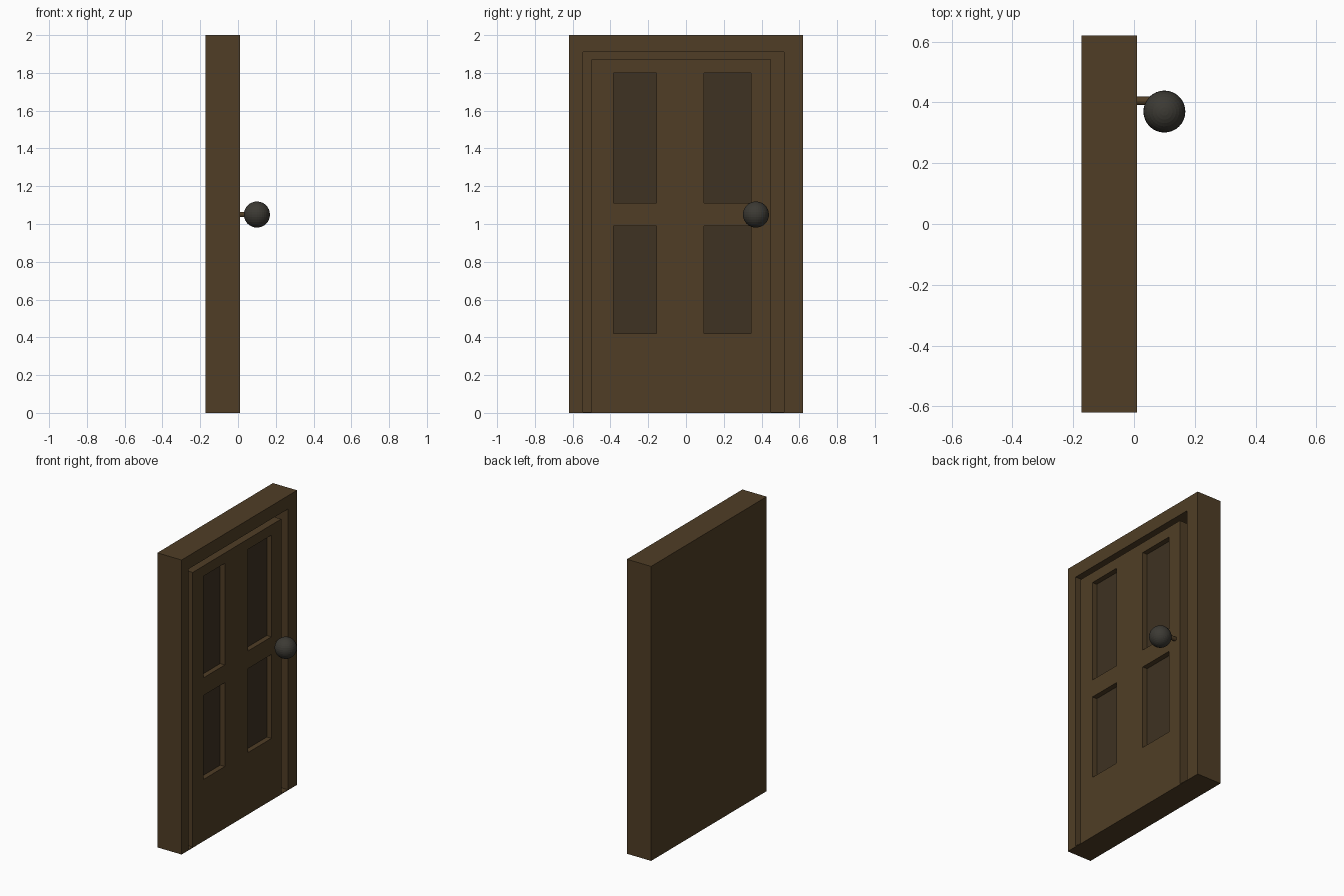
import bpy, bmesh, math

if "Cube" in bpy.data.objects:
    bpy.data.objects.remove(bpy.data.objects["Cube"])


def material(name, rgb):
    m = bpy.data.materials.new(name)
    m.diffuse_color = (*rgb, 1)
    m.use_nodes = True
    m.node_tree.nodes["Principled BSDF"].inputs["Base Color"].default_value = m.diffuse_color
    return m


wood = material("wood", (0.08, 0.048, 0.019))
dark_wood = material("dark_wood", (0.049, 0.032, 0.016))
metal = material("dark_metal", (0.045, 0.042, 0.034))


def finish(name, bm, mat):
    mesh = bpy.data.meshes.new(name)
    bm.to_mesh(mesh)
    bm.free()
    mesh.materials.append(mat)
    ob = bpy.data.objects.new(name, mesh)
    bpy.context.collection.objects.link(ob)
    return ob


def box(name, xs, ys, zs, mat=wood):
    bm = bmesh.new()
    bmesh.ops.create_cube(bm, size=1)
    for v in bm.verts:
        v.co = [r[0] if c < 0 else r[1] for c, r in zip(v.co, (xs, ys, zs))]
    return finish(name, bm, mat)


def cut(ob, cutter):
    cutter.hide_render = True
    cutter.hide_viewport = True
    cutter.display_type = 'WIRE'
    mod = ob.modifiers.new("cut", 'BOOLEAN')
    mod.operation = 'DIFFERENCE'
    mod.solver = 'EXACT'
    mod.object = cutter


FRONT, RECESS, PANEL = 0.01, -0.09, -0.025

# Frame block with a deep recess for the door, closed by a thin sill
frame = box("door_frame", (-0.172, FRONT), (-0.62, 0.62), (0, 2))
cut(frame, box("recess_cutter", (RECESS, 0.1), (-0.545, 0.52), (0.005, 1.91)))

# Door leaf standing in the recess, flush with the frame
door = box("door_leaf", (RECESS, FRONT), (-0.5, 0.45), (0.005, 1.87))

# Four sunken panels with darker faces
for col, ys in (("left", (-0.385, -0.155)), ("right", (0.095, 0.345))):
    for row, zs in (("lower", (0.42, 0.99)), ("upper", (1.11, 1.80))):
        name = f"{row}_{col}_panel"
        cut(door, box(name + "_cutter", (PANEL - 0.003, 0.1), ys, zs))
        box(name, (PANEL - 0.003, PANEL), ys, zs, dark_wood)

# Knob stem
bm = bmesh.new()
bmesh.ops.create_cone(bm, cap_ends=True, segments=16, radius1=0.014,
                      radius2=0.014, depth=0.1)
stem = finish("knob_stem", bm, wood)
stem.rotation_euler = (0, math.pi / 2, 0)
stem.location = (0.05, 0.405, 1.05)

# Knob
bm = bmesh.new()
bmesh.ops.create_uvsphere(bm, u_segments=32, v_segments=16, radius=0.069)
knob = finish("door_knob", bm, metal)
knob.location = (0.1, 0.37, 1.05)
